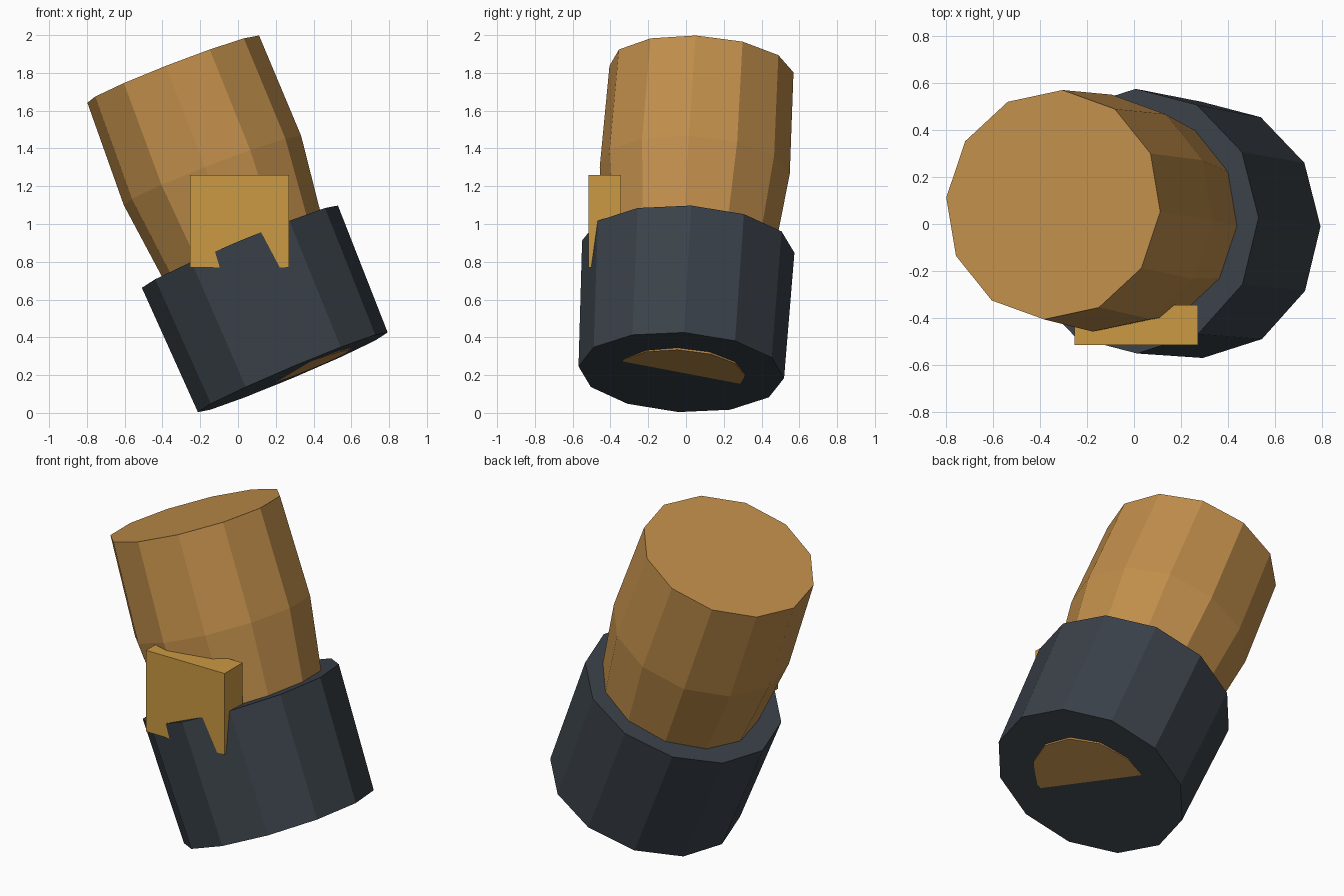
import bpy, bmesh, math
from mathutils import Vector

if "Cube" in bpy.data.objects:
    bpy.data.objects.remove(bpy.data.objects["Cube"])


def material(name, rgb):
    m = bpy.data.materials.new(name)
    m.diffuse_color = (*rgb, 1)
    m.use_nodes = True
    m.node_tree.nodes["Principled BSDF"].inputs["Base Color"].default_value = m.diffuse_color
    return m


WOOD = material("tan", (0.53, 0.27, 0.07))
DARK = material("dark slate", (0.042, 0.053, 0.066))
GOLD = material("mustard", (0.60, 0.32, 0.055))


def finish(bm, name, mat):
    bmesh.ops.recalc_face_normals(bm, faces=bm.faces)
    mesh = bpy.data.meshes.new(name)
    bm.to_mesh(mesh)
    bm.free()
    mesh.materials.append(mat)
    obj = bpy.data.objects.new(name, mesh)
    bpy.context.collection.objects.link(obj)
    return obj


def lathe(name, base, top, side, radii, mat, sides=12):
    """Faceted solid of evenly spaced rings along a straight tilted axis."""
    base, top = Vector(base), Vector(top)
    n = (top - base).normalized()
    v = n.cross(Vector(side)).normalized()
    u = v.cross(n)
    bm = bmesh.new()
    rings = []
    for i, r in enumerate(radii):
        c = base.lerp(top, i / (len(radii) - 1))
        angles = [2 * math.pi * k / sides for k in range(sides)]
        rings.append([bm.verts.new(c + r * (u * math.cos(a) + v * math.sin(a)))
                      for a in angles])
    for lo, hi in zip(rings, rings[1:]):
        for k in range(sides):
            j = (k + 1) % sides
            bm.faces.new((lo[k], lo[j], hi[j], hi[k]))
    bm.faces.new(rings[0][::-1])
    bm.faces.new(rings[-1])
    return finish(bm, name, mat)


# Barrel-shaped arm, narrowing toward the cuff and showing through its underside
lathe("forearm", (0.28, -0.025, 0.211), (-0.343, 0.082, 1.82),
      (0.453, -0.03, 0.18), (0.34, 0.435, 0.505, 0.489), WOOD)

# Wide cuff around the lower end
lathe("cuff", (0.29, -0.025, 0.215), (0.01, 0.012, 0.88),
      (0.5, 0.015, 0.215), (0.545, 0.563), DARK)

# Upright block set into the front of the cuff
bm = bmesh.new()
bmesh.ops.create_cube(bm, size=1)
bmesh.ops.scale(bm, vec=(0.524, 0.17, 0.49), verts=bm.verts)
bmesh.ops.translate(bm, vec=(0.009, -0.43, 1.015), verts=bm.verts)
finish(bm, "buckle_block", GOLD)
